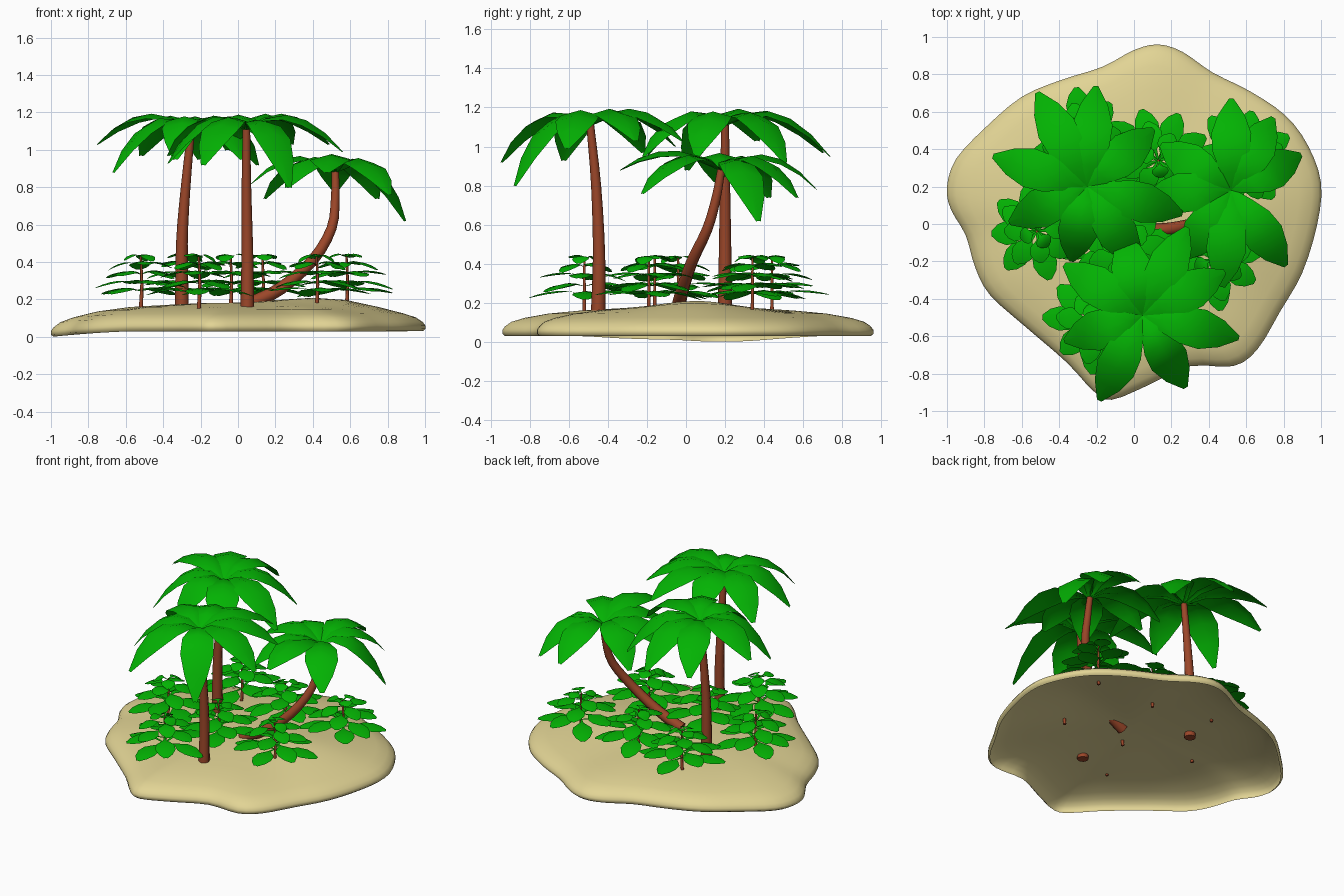
import bpy, bmesh, math, random
from mathutils import Vector

if "Cube" in bpy.data.objects:
    bpy.data.objects.remove(bpy.data.objects["Cube"])

random.seed(4)


def material(name, rgb):
    m = bpy.data.materials.new(name)
    m.diffuse_color = (*rgb, 1)
    m.use_nodes = True
    m.node_tree.nodes["Principled BSDF"].inputs["Base Color"].default_value = m.diffuse_color
    return m


SAND = material("sand", (0.76, 0.66, 0.30))
BARK = material("red_brown_bark", (0.33, 0.062, 0.022))
LEAF = material("leaf_green", (0.001, 0.45, 0.001))


def finish(bm, name, mat, angle=60):
    me = bpy.data.meshes.new(name)
    bm.to_mesh(me)
    bm.free()
    me.materials.append(mat)
    ob = bpy.data.objects.new(name, me)
    bpy.context.collection.objects.link(ob)
    bpy.ops.object.select_all(action='DESELECT')
    ob.select_set(True)
    bpy.context.view_layer.objects.active = ob
    bpy.ops.object.shade_smooth_by_angle(angle=math.radians(angle))
    return ob


def spline(a, b, c, d, t):
    """Catmull-Rom point between b and c"""
    return 0.5 * (2 * b + (c - a) * t + (2 * a - 5 * b + 4 * c - d) * t * t
                  + (3 * b - a - 3 * c + d) * t ** 3)


def bridge(bm, r0, r1):
    n = len(r0)
    for i in range(n):
        j = (i + 1) % n
        bm.faces.new((r0[i], r0[j], r1[j], r1[i]))


# Sand island: an open shell lofted inward from the coast outline
coast = [Vector(p) for p in (
    (.13, .96), (.26, .92), (.42, .81), (.62, .71), (.81, .58), (.93, .42), (1, .22),
    (.98, 0), (.90, -.26), (.78, -.47), (.66, -.67), (.53, -.76), (.30, -.76), (.08, -.86),
    (-.12, -.94), (-.22, -.89), (-.36, -.74), (-.58, -.55), (-.77, -.38), (-.85, -.23),
    (-.90, -.06), (-.98, .08), (-1, .2), (-.95, .35), (-.79, .52), (-.60, .68), (-.39, .77),
    (-.17, .84), (0, .93))]
n = len(coast)
outline = [spline(coast[i - 1], coast[i], coast[(i + 1) % n], coast[(i + 2) % n], k / 3)
           for i in range(n) for k in range(3)]
outline.reverse()


def island_z(p, t, z):
    left = max(0, min(1, (-p.x - .55) / .45))
    bump = .045 * math.exp(-((p.x - .5) ** 2 + (p.y - .05) ** 2) / .09)
    return z - .03 * left ** 1.5 + bump * (1 - t ** 4)


bm = bmesh.new()
prev = None
for t, z in ((.985, .03), (1, .042), (1, .06), (.985, .08), (.95, .103), (.88, .123),
             (.75, .145), (.58, .16), (.4, .17), (.2, .18)):
    ring = [bm.verts.new((p.x * t, p.y * t, island_z(p * t, t, z))) for p in outline]
    if prev:
        bridge(bm, ring, prev)
    prev = ring
top = bm.verts.new((0, 0, .183))
for i in range(len(prev)):
    bm.faces.new((prev[(i + 1) % len(prev)], prev[i], top))
bmesh.ops.recalc_face_normals(bm, faces=bm.faces)
if max(bm.faces, key=lambda f: f.calc_center_median().z).normal.z < 0:
    bmesh.ops.reverse_faces(bm, faces=bm.faces)
finish(bm, "sand_island", SAND)


def tube(bm, points, r0, r1, sides=8, steps=3):
    """Tapered tube along a smooth path, capped at both ends"""
    pts = [Vector(p) for p in points]
    ext = [2 * pts[0] - pts[1]] + pts + [2 * pts[-1] - pts[-2]]
    path = [spline(*ext[i:i + 4], k / steps) for i in range(len(pts) - 1) for k in range(steps)]
    path.append(pts[-1])
    prev = None
    for i, p in enumerate(path):
        d = (path[min(i + 1, len(path) - 1)] - path[max(i - 1, 0)]).normalized()
        u = Vector((0, 1, 0)).cross(d).normalized()
        v = d.cross(u)
        r = r0 + (r1 - r0) * i / (len(path) - 1)
        ring = [bm.verts.new(p + r * (u * math.cos(a) + v * math.sin(a)))
                for a in (math.tau * k / sides for k in range(sides))]
        if prev:
            bridge(bm, prev, ring)
        else:
            bm.faces.new(ring[::-1])
        prev = ring
    bm.faces.new(prev)


# Blade outlines: position along the leaf, share of the half width
FROND = ((0, .12), (.2, .55), (.42, .93), (.62, 1), (.82, .68), (1, .12))
PADDLE = ((0, .08), (.28, .16), (.48, .9), (.68, 1), (.86, .72), (1, .2))


def leaf(bm, blade, base, angle, length, half, rise, drop, fold):
    """Arched blade folded down along its midrib"""
    a = math.radians(angle)
    out, side = Vector((math.cos(a), math.sin(a), 0)), Vector((-math.sin(a), math.cos(a), 0))
    prev = None
    for s, w in blade:
        mid = base + out * length * s + Vector((0, 0, rise * 4 * s * (1 - s) + drop * s * s))
        e = half * w
        down = Vector((0, 0, -fold * e))
        row = [bm.verts.new(mid + side * e + down), bm.verts.new(mid),
               bm.verts.new(mid - side * e + down)]
        if prev:
            for k in (0, 1):
                bm.faces.new((prev[k], prev[k + 1], row[k + 1], row[k]))
        prev = row


# Palms: trunk path, crown point and fronds as (angle, length, tip height)
palms = {
    "front_palm": (
        ((.05, -.45, .14), (.05, -.445, .45), (.045, -.46, .8), (.045, -.49, 1.11)),
        ((63, .53, 1.03), (28, .50, 1.03), (-13, .53, .99), (-59, .45, .80),
         (-117, .51, .92), (-162, .44, .93), (147, .50, .97), (103, .45, 1.0))),
    "left_palm": (
        ((-.30, .2, .14), (-.30, .2, .5), (-.28, .2, .8), (-.25, .2, 1.11)),
        ((85, .54, .95), (41, .47, .92), (-16, .53, .95), (-57, .50, .95),
         (-102, .41, .95), (205, .46, .88), (162, .53, 1.03), (118, .57, .97))),
    "leaning_palm": (
        ((.06, -.04, .175), (.23, -.02, .26), (.40, .03, .41), (.50, .11, .58),
         (.52, .155, .74), (.52, .18, .88)),
        ((90, .49, .78), (60, .45, .74), (27, .42, .62), (-54, .50, .76), (-95, .52, .88),
         (-125, .45, .80), (183, .45, .82), (147, .45, .74))),
}
for name, (path, fronds) in palms.items():
    bm = bmesh.new()
    tube(bm, path, .037, .02)
    finish(bm, name + "_trunk", BARK)
    bm = bmesh.new()
    crown = Vector(path[-1])
    for ang, length, tip in fronds:
        leaf(bm, FROND, crown, ang, length, .107, .1, tip - crown.z, .27)
    finish(bm, name + "_fronds", LEAF)

# Shrubs: thin stem with tiers of leaves, as (height, count, length, half width)
TIERS = ((.07, 4, .28, .065), (.11, 4, .26, .065), (.16, 4, .22, .06), (.21, 4, .17, .055),
         (.25, 3, .10, .045))
# stem position and direction of the first low leaf
shrubs = ((-.52, -.04, 146), (-.21, -.52, 180), (.42, -.19, 285), (.58, .34, 33),
          (.13, .34, 110), (-.28, .44, 103), (-.04, -.16, 200))
for i, (x, y, turn) in enumerate(shrubs):
    bm = bmesh.new()
    tube(bm, ((x, y, .145), (x + .006, y, .28), (x, y, .43)), .011, .006, 6, 2)
    finish(bm, f"shrub_stem_{i + 1}", BARK)
    bm = bmesh.new()
    for z, count, length, half in TIERS:
        for k in range(count):
            leaf(bm, PADDLE, Vector((x, y, .175 + z)),
                 turn + 360 * k / count + random.uniform(-8, 8),
                 length * random.uniform(.92, 1.05), half, .02, random.uniform(-.03, .005), .15)
        turn += 42
    finish(bm, f"shrub_leaves_{i + 1}", LEAF)
